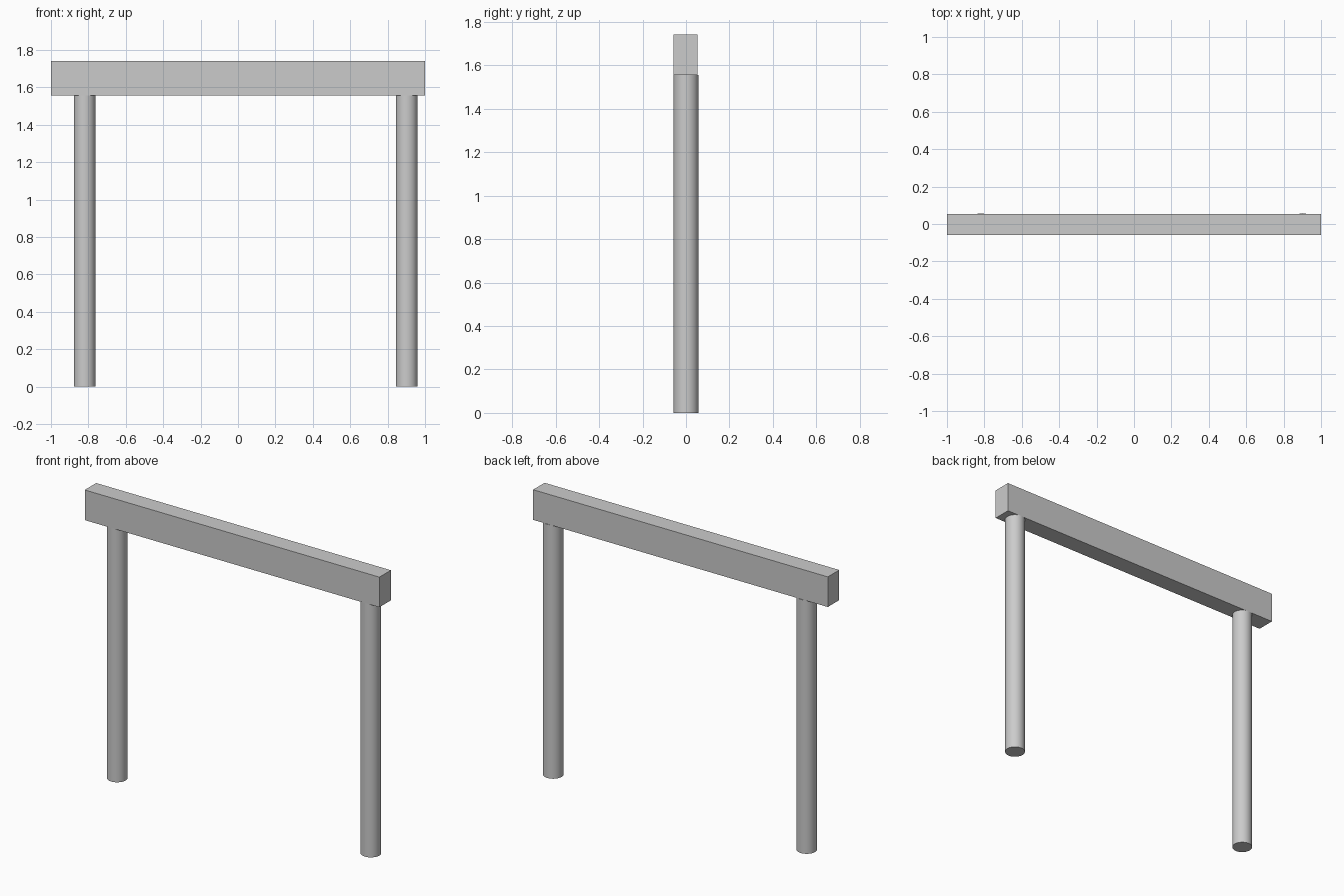
import bpy
import math

if "Cube" in bpy.data.objects:
    bpy.data.objects.remove(bpy.data.objects["Cube"])

POST_RADIUS = 0.0575
BEAM_BOTTOM, BEAM_TOP = 1.556, 1.741


def add_post(name, x):
    """Round upright standing on the ground and meeting the beam."""
    bpy.ops.mesh.primitive_cylinder_add(
        vertices=48, radius=POST_RADIUS, depth=BEAM_BOTTOM,
        location=(x, 0, BEAM_BOTTOM / 2))
    post = bpy.context.object
    post.name = name
    bpy.ops.object.shade_smooth_by_angle(angle=math.radians(30))


# Two posts, set slightly towards +x under the beam
add_post("left_post", -0.82)
add_post("right_post", 0.902)

# Horizontal beam, slightly thinner than the posts and flush at the front
bpy.ops.mesh.primitive_cube_add(
    size=1, location=(0, -0.002, (BEAM_BOTTOM + BEAM_TOP) / 2))
beam = bpy.context.object
beam.name = "cross_beam"
beam.scale = (2.0, 0.111, BEAM_TOP - BEAM_BOTTOM)
bpy.ops.object.transform_apply(location=False, rotation=False, scale=True)
